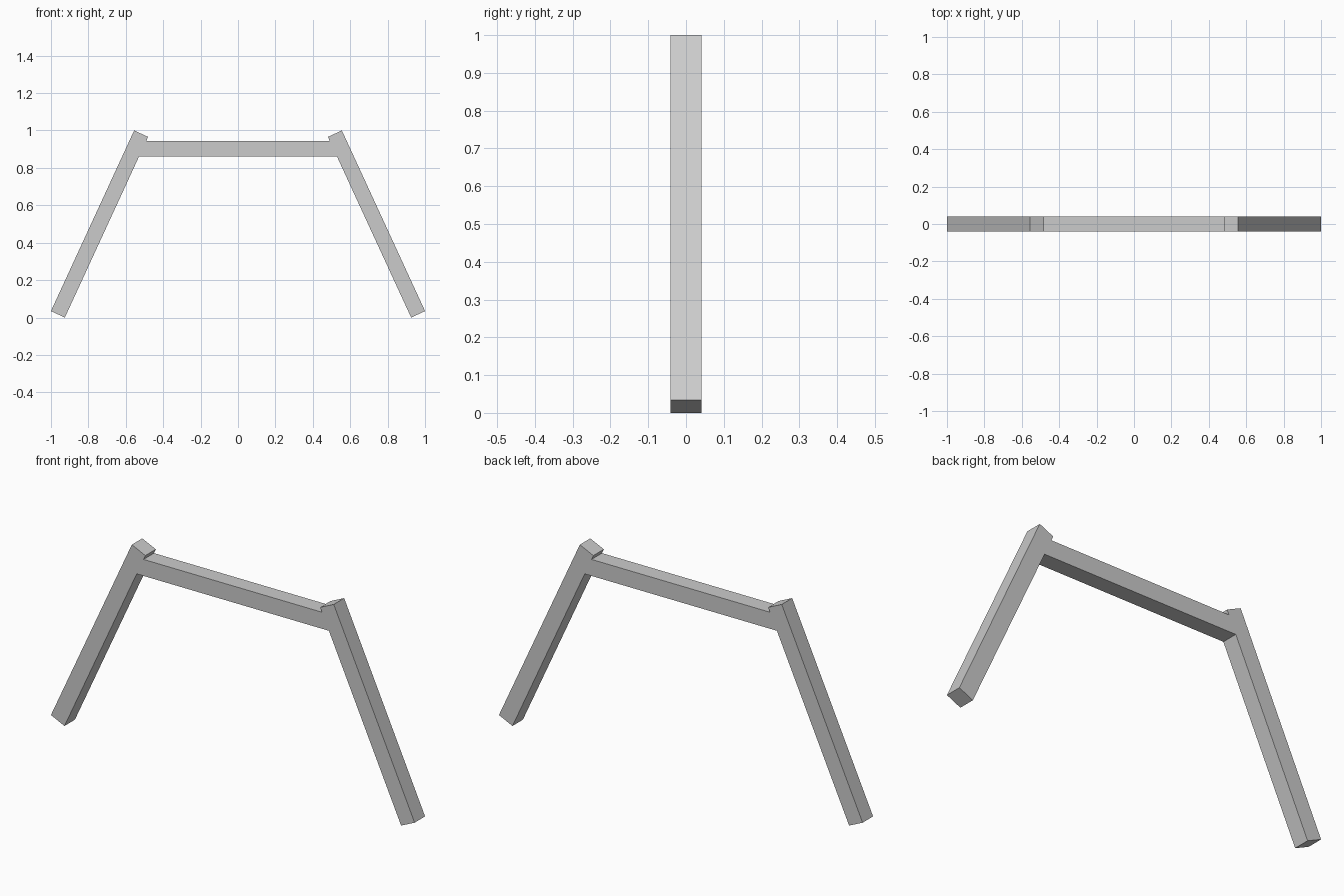
import bpy
from mathutils import Vector

if "Cube" in bpy.data.objects:
    bpy.data.objects.remove(bpy.data.objects["Cube"])

T = 0.082  # beam thickness


def beam(name, profile):
    """Extrude an x-z outline symmetrically through the beam thickness."""
    n = len(profile)
    verts = [(x, y, z) for y in (-T / 2, T / 2) for x, z in profile]
    faces = [list(range(n)), list(range(2 * n - 1, n - 1, -1))]
    faces += [[i, i + n, (i + 1) % n + n, (i + 1) % n] for i in range(n)]
    mesh = bpy.data.meshes.new(name)
    mesh.from_pydata(verts, [], faces)
    obj = bpy.data.objects.new(name, mesh)
    bpy.context.collection.objects.link(obj)
    return obj


# Slanted leg axis (right side) and its half-width offset
low, high = Vector((0.963, 0.017)), Vector((0.518, 0.983))
d = (high - low).normalized()
side = Vector((d.y, -d.x)) * T / 2

# Splayed legs, mirrored across x
leg = [low - side, low + side, high + side, high - side]
beam("right_leg", [tuple(p) for p in leg])
beam("left_leg", [(-p.x, p.y) for p in reversed(leg)])


# Crossbar, mitred against the inner faces of the legs
def inner_x(z):
    p = low - side
    return p.x + (z - p.y) * d.x / d.y


z0, z1 = 0.862, 0.944
beam("crossbar", [(-inner_x(z0), z0), (inner_x(z0), z0),
                  (inner_x(z1), z1), (-inner_x(z1), z1)])
